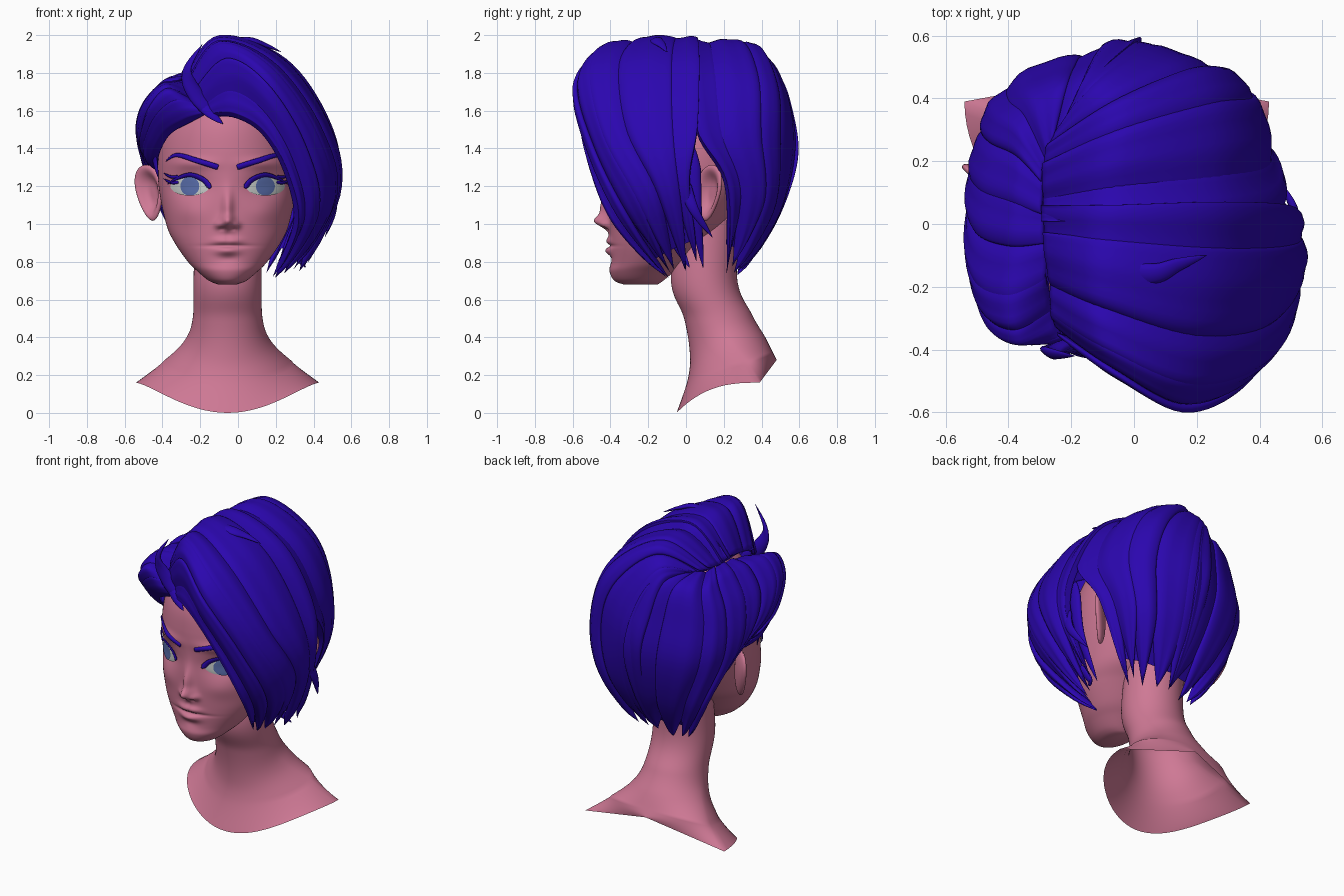
import bpy, bmesh, math, random
from math import sin, cos, pi, exp, sqrt
from mathutils import Vector

random.seed(4)
if "Cube" in bpy.data.objects:
    bpy.data.objects.remove(bpy.data.objects["Cube"])
MID = -0.055  # x of the face's plane of symmetry


def material(name, rgb):
    m = bpy.data.materials.new(name)
    m.use_nodes = True
    m.diffuse_color = (*rgb, 1)
    m.node_tree.nodes["Principled BSDF"].inputs["Base Color"].default_value = (*rgb, 1)
    return m


SKIN = material("pink skin", (0.62, 0.19, 0.3))
HAIR = material("indigo hair", (0.024, 0.002, 0.43))
WHITE = material("eye white", (0.62, 0.66, 0.64))
IRIS = material("blue iris", (0.11, 0.17, 0.45))


def finish(name, bm, mat):
    bmesh.ops.recalc_face_normals(bm, faces=bm.faces)
    for f in bm.faces:
        f.smooth = True
    mesh = bpy.data.meshes.new(name)
    bm.to_mesh(mesh)
    bm.free()
    mesh.materials.append(mat)
    ob = bpy.data.objects.new(name, mesh)
    bpy.context.collection.objects.link(ob)


def loft(name, rings, mat, closed=True, start=True, end=True):
    """Skin a list of equal-length point rows, with optional end caps."""
    bm = bmesh.new()
    rows = [[bm.verts.new(p) for p in r] for r in rings]
    n = len(rows[0])
    for a, b in zip(rows, rows[1:]):
        for i in range(n if closed else n - 1):
            j = (i + 1) % n
            bm.faces.new((a[i], a[j], b[j], b[i]))
    if closed and start:
        bm.faces.new(rows[0])
    if closed and end:
        bm.faces.new(rows[-1])
    finish(name, bm, mat)


def spline(pts, t):
    """Smooth curve through points, t from 0 to 1."""
    n = len(pts) - 1
    f = min(max(t, 0), 1) * n
    i = min(int(f), n - 1)
    u = f - i
    a, b, c, d = (pts[max(0, min(n, i + k))] for k in (-1, 0, 1, 2))
    return 0.5 * (2 * b + (c - a) * u + (2 * a - 5 * b + 4 * c - d) * u * u
                  + (3 * b - a - 3 * c + d) * u ** 3)


def table(rows):
    return [Vector(r) / 100 for r in rows]


# Head profile: height, half width, front y, back y
HEAD = table([(68, 5, -33, -15), (70, 10, -38, -12), (75, 16, -40.5, -6), (80, 21, -40, 0),
              (90, 28, -40.5, 10), (100, 32.5, -41, 22), (120, 36.5, -41.5, 36),
              (140, 37, -42, 43), (155, 33.5, -39.5, 45), (170, 25, -31, 35),
              (180, 13, -16, 16), (184, 2, -4, 2)])
# Face relief: x, z, spread x, spread z, height (mirrored)
RELIEF = table([(0, 101.3, 3.8, 3.3, 5.2), (0, 108, 2.8, 9, 4.2), (4.5, 99.5, 2.2, 2, 2.4),
                (2.5, 91, 5, 1.9, 1.7), (0, 85.8, 6, 2.2, 2.5), (0, 88.4, 11, 0.8, -1.3),
                (20, 120, 10, 6, -3.2), (18, 132, 11, 3, 1.6), (20, 106, 9, 6, 1.2),
                (0, 81.5, 5, 2.2, -0.7), (3, 97.4, 1.2, 0.8, -1.2), (0, 94.5, 1.2, 2, -0.6)])


def profile(z):
    lo, hi = 0, 1
    for _ in range(28):
        m = (lo + hi) / 2
        if spline(HEAD, m).x < z:
            lo = m
        else:
            hi = m
    return spline(HEAD, lo)


def relief(x, z):
    x = abs(x)
    return sum(h * exp(-((x - a) / p) ** 2 - ((z - b) / q) ** 2) for a, b, p, q, h in RELIEF)


def face_y(x, z):
    _, w, f, b = profile(z)
    k = sqrt(1 - min(0.98, abs(x) / w) ** 2)
    c = (f + b) / 2
    return c - (c - f) * k - relief(x, z) * min(1, 2 * k)


# Head
rings = []
for i in range(161):
    z = 0.681 + 1.158 * i / 160
    _, w, f, b = profile(z)
    c, ring = (f + b) / 2, []
    for j in range(168):
        a = 2 * pi * j / 168
        x, k = w * sin(a), cos(a)
        y = c - (c - f) * k - (relief(x, z) * min(1, 2 * k) if k > 0 else 0)
        ring.append((MID + x, y, z))
    rings.append(ring)
loft("head", rings, SKIN)

# Neck and shoulders: front y z, side x y z, back y z; the hem turns pointed at the shoulders
NECK = table([(0, 115, 17, 12, 115, 30, 115), (-8, 72, 18, 10, 72, 27, 72),
              (-1, 50, 18.5, 17, 50, 35, 52), (2, 32, 23, 24, 38, 42, 40),
              (1, 18, 34, 32, 27, 46, 32), (-5, 0, 48.5, 39, 16, 48, 28)])
rings = []
for i in range(51):
    fy, fz, sx, sy, sz, by, bz = spline(NECK, i / 50)
    point, ring = max(0, i / 10 - 4), []
    for j in range(72):
        a = 2 * pi * j / 72
        k, x = abs(cos(a)), sin(a)
        if cos(a) > 0:
            y, z = sy + (fy - sy) * k, sz + (fz - sz) * k ** (1 + 1.8 * point)
        else:
            y, z = sy + (by - sy) * k, sz + (bz - sz) * k
            x += point * (math.copysign(1 - k, x) - x)
        ring.append((MID + sx * x, y, z))
    rings.append(ring)
loft("neck", rings, SKIN, start=False, end=False)


def ribbon(name, path, width, side, lift, blunt=0.4):
    """Tapered strip lying on the face."""
    pts, rings = table(path), []
    for i in range(25):
        t = i / 24
        p = spline(pts, t)
        d = (spline(pts, t + 0.02) - spline(pts, t - 0.02)).normalized()
        w = width * max(0.05, min(1, 8 * t + blunt) * (1 - t ** 3))
        ring = []
        for j in range(8):
            a = 2 * pi * j / 8
            x, z = p.x - d.y * w * cos(a), p.y + d.x * w * cos(a)
            ring.append((MID + side * x, face_y(x, z) - lift - 0.007 * sin(a), z))
        rings.append(ring)
    loft(name, rings, HAIR)


def dome(name, side, rx, up, down, lift, mat):
    """Bulging almond or round patch for the eyes."""
    rings = []
    for i in range(1, 13):
        r, ring = i / 12, []
        for j in range(40):
            a = 2 * pi * j / 40
            x = 0.2 + rx * r * cos(a)
            z = 1.2 + (up if sin(a) > 0 else down) * r * sin(a)
            e = ((x - 0.2) / 0.105) ** 2 + ((z - 1.2) / 0.055) ** 2
            ring.append((MID + side * x, face_y(x, z) - lift - 0.02 * max(0, 1 - e), z))
        rings.append(ring)
    loft(name, rings, mat, end=False)


# Eyes, brows, lashes and ears on both sides
for side, tag in ((1, "left"), (-1, "right")):
    dome(tag + "_eye", side, 0.103, 0.055, 0.05, 0.006, WHITE)
    dome(tag + "_iris", side, 0.05, 0.05, 0.05, 0.011, IRIS)
    ribbon(tag + "_brow", [(5, 130), (16, 133.5), (27, 136.5), (33, 133)], 0.015, side, 0.006, 0.8)
    ribbon(tag + "_upper_lash", [(9, 119), (13, 123.5), (20, 126), (27, 124), (32, 121)],
           0.014, side, 0.014)
    for z in (122, 125):
        ribbon(tag + "_lash_tip", [(26, z), (30, z), (34, z + 2)], 0.009, side, 0.013)

    bm = bmesh.new()
    bmesh.ops.create_uvsphere(bm, u_segments=40, v_segments=30, radius=1)
    for v in bm.verts:
        a, b, c = v.co
        r = b * b + c * c
        thick = 0.035 * a - (0.065 * exp(-(r / 0.5) ** 2) if a > 0 else 0)
        wide = 0.092 * b * (1 + 0.3 * c) + 0.025 * c
        v.co = (MID + side * (0.415 + 0.72 * (wide + thick)), 0.12 + 0.65 * (wide - thick),
                1.165 + 0.148 * c)
    finish(tag + "_ear", bm, SKIN)


# Hair guide strands, root to tip, six points each
SWEEP = [(-16, -38, 157, -2, -47, 157, 13, -52, 148, 25, -48, 127, 30, -36, 100, 17, -9, 70),
         (-24, -34, 168, -6, -46, 186, 16, -57, 172, 35, -48, 140, 41, -31, 106, 20, -7, 70),
         (-27, -20, 177, -10, -27, 196, 20, -36, 184, 44, -32, 150, 51, -15, 115, 29, -3, 72),
         (-29, 6, 179, -7, 6, 196, 26, 7, 183, 47, 6, 150, 50, 2, 120, 37, 8, 77)]
BACK = [(-29, 1, 179, -7, 1, 195, 26, 1, 182, 45, 6, 148, 41, 21, 120, 22, 21, 72),
        (-28, 22, 180, -5, 34, 193, 21, 43, 174, 32, 44, 145, 28, 43, 110, 14, 25, 73),
        (-22, 32, 180, -16, 46, 177, -12, 54, 158, -8, 57, 135, -6, 47, 105, -4, 28, 73)]
TUCK = [(-18, -38, 159, -28, -35, 155, -38, -28, 149, -44, -17, 139, -45, -5, 131, -43, 8, 128),
        (-26, -30, 167, -37, -35, 170, -46, -30, 160, -50, -15, 146, -49, 2, 138, -46, 14, 133),
        (-28, -10, 175, -39, -12, 172, -49, -8, 160, -51, 4, 145, -44, 25, 125, -32, 29, 95),
        (-29, 10, 178, -37, 16, 173, -46, 20, 158, -48, 25, 135, -37, 33, 105, -20, 26, 74),
        (-28, 22, 179, -33, 36, 172, -37, 41, 154, -36, 45, 130, -25, 41, 102, -12, 27, 73),
        (-22, 32, 180, -10, 47, 176, -2, 54, 157, 2, 56, 133, 1, 46, 104, 1, 28, 73)]


def outward(p):
    return (p - Vector((-0.03, 0.05, 1.1 + 0.2 * (p.z - 1.1)))).normalized()


def hair_group(name, guides, count):
    """Overlapping locks on a sheet blended across the guide strands."""
    strands = [table([g[i:i + 3] for i in range(0, 18, 3)]) for g in guides]

    def sheet(u, v, lift):
        p = spline([spline(s, v) for s in strands], u)
        return p + outward(p) * lift

    loft(name + "_base", [[sheet(i / 40, 0.92 * j / 30, -0.012) for i in range(41)]
                          for j in range(31)], HAIR, closed=False)
    for k in range(count):
        mid = (k + 0.5 + random.uniform(-0.12, 0.12)) / count
        half = random.uniform(0.64, 0.76) / count
        end = random.uniform(0.96, 1)
        tilt = random.choice((-1, 1)) * 0.014
        rings = []
        for j in range(41):
            v = j / 40
            taper = max(0.02, 1 - max(0, (v - 0.8) / 0.2) ** 2)
            thick = 0.03 * min(1, 0.35 + 4 * v) * (0.3 + 0.7 * taper)
            ring = []
            for i in range(28):
                a = 2 * pi * i / 28
                s = cos(a)
                groove = 0.003 * cos(7 * s + k) * max(0, sin(a))
                lift = (thick * sin(a) + tilt * s + groove) * min(1, 2 * taper)
                ring.append(sheet(mid + half * taper * s, v * end, lift))
            rings.append(ring)
        loft(f"{name}_lock_{k + 1}", rings, HAIR)


hair_group("swept_hair", SWEEP, 6)
hair_group("back_hair", BACK, 5)
hair_group("tucked_hair", TUCK, 9)


def flick(name, path, width):
    """Loose pointed strand."""
    pts, rings = table(path), []
    for i in range(25):
        t = i / 24
        p = spline(pts, t)
        d = (spline(pts, t + 0.02) - spline(pts, t - 0.02)).normalized()
        flat = d.cross(outward(p)).normalized()
        up = flat.cross(d)
        w = width * max(0.03, min(1, 0.4 + 3 * t) * (1 - t ** 2))
        rings.append([p + flat * w * cos(pi * j / 6) + up * w * 0.5 * sin(pi * j / 6)
                      for j in range(12)])
    loft(name, rings, HAIR)


flick("forelock_curl", [(-10, -37, 156), (-22, -39, 168), (-27, -41, 181), (-19, -42, 195)], 0.05)
flick("crown_flick", [(-12, -14, 195), (5, -16, 197), (14, -13, 195), (23, -10, 191)], 0.04)
flick("side_flick", [(48, -2, 125), (51, 4, 108), (46, 14, 93)], 0.035)
flick("jaw_flick", [(34, -8, 95), (31, -2, 84), (36, 2, 77)], 0.03)
flick("ear_strand", [(47, 3, 140), (45, 5, 108), (35, 9, 77)], 0.045)
flick("sideburn", [(-44, -12, 142), (-44, -10, 134), (-42, -11, 124)], 0.03)
flick("forehead_point", [(-20, -38, 164), (-14, -41, 158), (-8, -43, 153)], 0.035)
